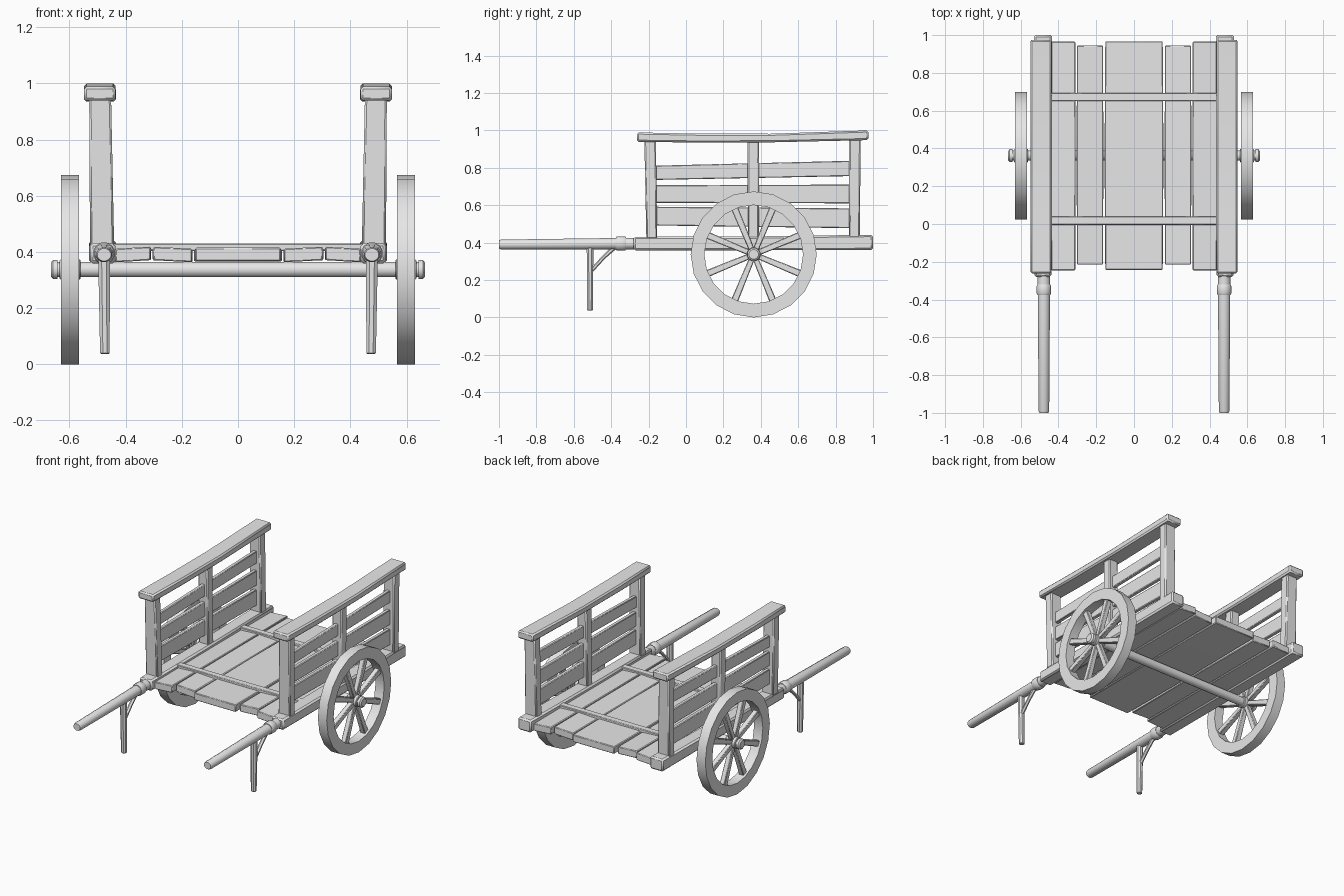
import bpy, bmesh, math
from mathutils import Vector

if "Cube" in bpy.data.objects:
    bpy.data.objects.remove(bpy.data.objects["Cube"], do_unlink=True)

GREY = (0.8, 0.8, 0.8, 1)
wood = bpy.data.materials.new("plain grey wood")
wood.use_nodes = True
wood.diffuse_color = GREY
wood.node_tree.nodes["Principled BSDF"].inputs["Base Color"].default_value = GREY


def finish(name, bm, mirror=True, bevel=0.0):
    bmesh.ops.recalc_face_normals(bm, faces=bm.faces)
    mesh = bpy.data.meshes.new(name)
    bm.to_mesh(mesh)
    bm.free()
    mesh.materials.append(wood)
    obj = bpy.data.objects.new(name, mesh)
    bpy.context.collection.objects.link(obj)
    bpy.ops.object.select_all(action="DESELECT")
    obj.select_set(True)
    bpy.context.view_layer.objects.active = obj
    bpy.ops.object.shade_smooth_by_angle(angle=math.radians(32))
    if bevel:
        mod = obj.modifiers.new("worn edges", "BEVEL")
        mod.width = bevel
        mod.segments = 1
        mod.limit_method = "ANGLE"
        mod.angle_limit = math.radians(50)
    if mirror:
        obj.modifiers.new("other side", "MIRROR").use_mirror_merge = False
    return obj


def loft(bm, stations, sides=4):
    """Sweep a section through (point, half width, half height) stations."""
    pts = [Vector(s[0]) for s in stations]
    way = (pts[-1] - pts[0]).normalized()
    u = Vector((0, 1, 0)) if abs(way.x) > 0.9 else Vector((1, 0, 0))
    v = way.cross(u).normalized()
    grow = 1 / math.cos(math.pi / sides)
    rings = []
    for p, (_, a, b) in zip(pts, stations):
        angles = [(i + 0.5) * math.tau / sides for i in range(sides)]
        rings.append([bm.verts.new(p + u * a * grow * math.cos(t) + v * b * grow * math.sin(t))
                      for t in angles])
    for r, s in zip(rings, rings[1:]):
        for i in range(sides):
            j = (i + 1) % sides
            bm.faces.new((r[i], r[j], s[j], s[i]))
    bm.faces.new(rings[0])
    bm.faces.new(rings[-1])


def part(name, stations, sides=4, mirror=True, bevel=0.0):
    bm = bmesh.new()
    loft(bm, stations, sides)
    return finish(name, bm, mirror, bevel)


# Long side beams under the walls
part("side_beam", [((0.482, -0.28, 0.395), 0.045, 0.036),
                   ((0.482, 0.36, 0.396), 0.046, 0.037),
                   ((0.482, 1.0, 0.401), 0.048, 0.041)], bevel=0.01)

# Wall posts, leaning slightly
for name, y_low, y_top, w_low, w_top in (("front_post", -0.183, -0.192, 0.043, 0.039),
                                         ("middle_post", 0.36, 0.36, 0.036, 0.034),
                                         ("back_post", 0.9, 0.903, 0.043, 0.039)):
    part(name, [((0.484, y_low, 0.42), w_low, 0.029),
                ((0.491, y_top, 0.955), w_top, 0.031)], bevel=0.007)

# Sagging top rails
part("top_rail", [((0.492, -0.262, 0.964), 0.056, 0.025),
                  ((0.492, 0.05, 0.959), 0.057, 0.024),
                  ((0.492, 0.45, 0.959), 0.057, 0.023),
                  ((0.492, 0.975, 0.974), 0.056, 0.026)], bevel=0.009)

# Wall slats
for name, z_front, z_back, h in (("lower_slat", 0.542, 0.53, 0.053),
                                 ("middle_slat", 0.66, 0.66, 0.05),
                                 ("upper_slat", 0.773, 0.797, 0.041)):
    part(name, [((0.487, -0.18, z_front), 0.013, h - 0.003),
                ((0.487, 0.9, z_back), 0.013, h)], bevel=0.004)

# Floor planks
part("centre_plank", [((0, -0.243, 0.391), 0.152, 0.024),
                      ((0, 0.36, 0.391), 0.156, 0.025),
                      ((0, 0.967, 0.391), 0.152, 0.024)], mirror=False, bevel=0.004)
for name, x, w, y0, y1, tilt in (("inner_plank", 0.233, 0.071, -0.215, 0.945, 0.05),
                                 ("outer_plank", 0.374, 0.065, -0.245, 0.965, -0.06)):
    plank = part(name, [((x, y0, 0.391), w - 0.002, 0.024),
                        ((x, 0.36, 0.391), w, 0.024),
                        ((x, y1, 0.391), w - 0.002, 0.024)], bevel=0.004)
    for v in plank.data.vertices:
        v.co.z += (v.co.x - x) * tilt

# Cross battens on the floor
for name, y in (("front_batten", 0.018), ("back_batten", 0.672)):
    part(name, [((-0.45, y, 0.417), 0.022, 0.013),
                ((0.45, y, 0.417), 0.022, 0.013)], mirror=False, bevel=0.004)

# Pull handles with collars
part("handle", [((0.477, -1.0, 0.39), 0.024, 0.022),
                ((0.477, -0.99, 0.39), 0.028, 0.026),
                ((0.477, -0.27, 0.395), 0.033, 0.031)], sides=12)
part("handle_collar", [((0.477, -0.375, 0.395), 0.034, 0.034),
                       ((0.477, -0.367, 0.395), 0.038, 0.038),
                       ((0.477, -0.328, 0.395), 0.038, 0.038),
                       ((0.477, -0.32, 0.395), 0.034, 0.034)], sides=12)

# Prop legs and their braces
part("prop_leg", [((0.474, -0.513, 0.036), 0.017, 0.015),
                  ((0.477, -0.513, 0.385), 0.021, 0.018)], sides=8, bevel=0.004)
part("leg_brace", [((0.477, -0.51, 0.245), 0.011, 0.009),
                   ((0.477, -0.44, 0.322), 0.011, 0.009),
                   ((0.477, -0.385, 0.372), 0.011, 0.011)], sides=6)

# Axle and its end caps
HUB_Y, HUB_Z = 0.362, 0.337
part("axle", [((-0.65, HUB_Y, HUB_Z), 0.027, 0.027),
              ((0.65, HUB_Y, HUB_Z), 0.027, 0.027)], sides=12, mirror=False)
part("wheel_hub", [((0.56, HUB_Y, HUB_Z), 0.036, 0.036),
                   ((0.635, HUB_Y, HUB_Z), 0.036, 0.036)], sides=12, bevel=0.004)
part("axle_cap", [((0.642, HUB_Y, HUB_Z), 0.034, 0.034),
                  ((0.658, HUB_Y, HUB_Z), 0.034, 0.034),
                  ((0.666, HUB_Y, HUB_Z), 0.025, 0.025)], sides=12)

# Wheel rim: a rectangle swept round the axle
bm = bmesh.new()
SEGMENTS = 20
section = [(0.566, 0.264), (0.63, 0.264), (0.63, 0.337), (0.566, 0.337)]
rings = []
for i in range(SEGMENTS):
    t = math.tau * i / SEGMENTS
    rings.append([bm.verts.new((x, HUB_Y + r * math.cos(t), HUB_Z + r * math.sin(t)))
                  for x, r in section])
for i, ring in enumerate(rings):
    following = rings[(i + 1) % SEGMENTS]
    for k in range(4):
        m = (k + 1) % 4
        bm.faces.new((ring[k], ring[m], following[m], following[k]))
finish("wheel_rim", bm)

# Eight spokes
bm = bmesh.new()
for i in range(8):
    t = math.tau * (i + 0.5) / 8
    ends = [(0.598, HUB_Y + r * math.cos(t), HUB_Z + r * math.sin(t)) for r in (0.02, 0.275)]
    loft(bm, [(ends[0], 0.016, 0.015), (ends[1], 0.018, 0.019)])
finish("wheel_spokes", bm, bevel=0.004)
